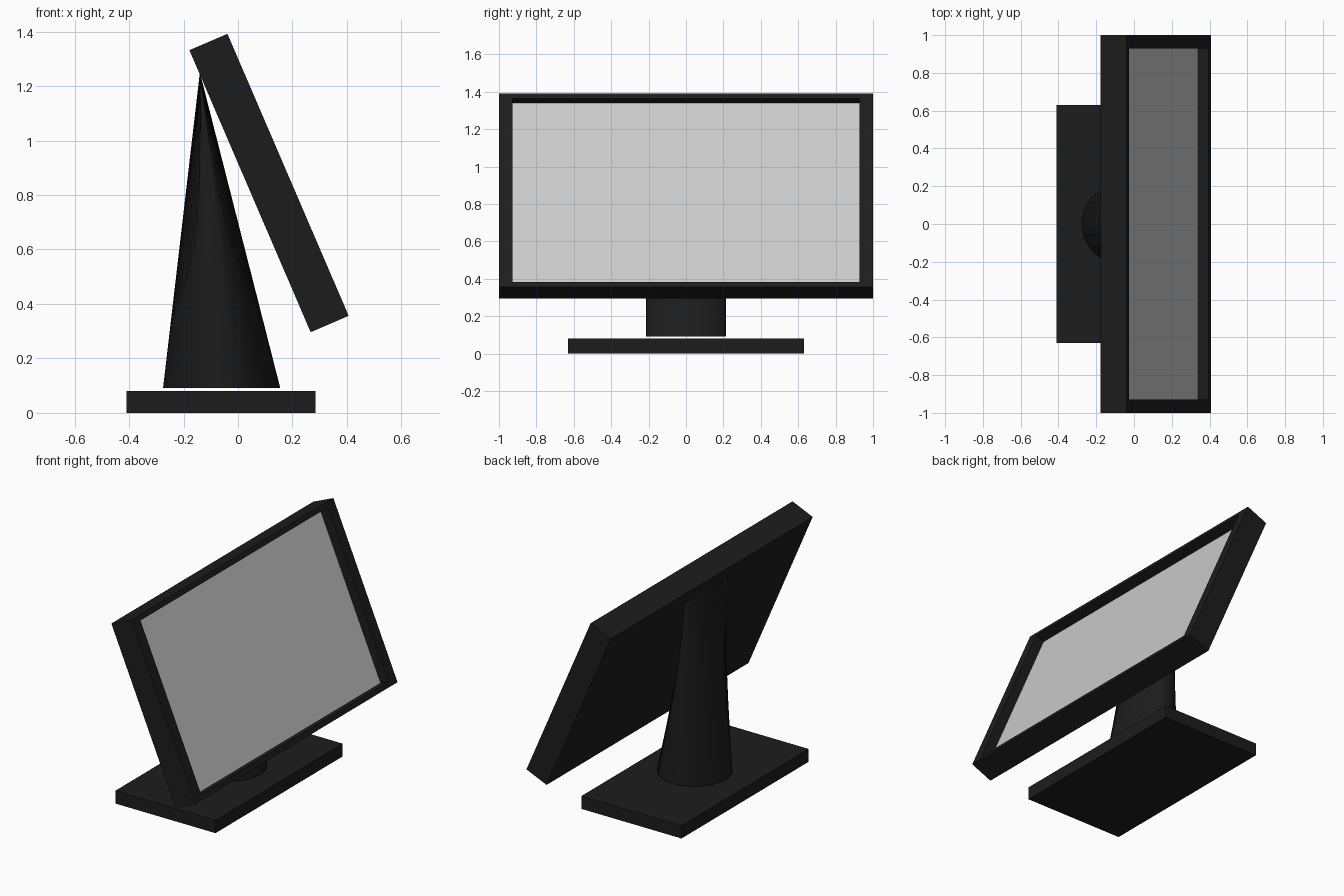
import bpy, bmesh
from math import atan2
from mathutils import Matrix, Vector

if "Cube" in bpy.data.objects:
    bpy.data.objects.remove(bpy.data.objects["Cube"])


def material(name, value):
    m = bpy.data.materials.new(name)
    m.diffuse_color = (value, value, value, 1)
    m.use_nodes = True
    m.node_tree.nodes["Principled BSDF"].inputs["Base Color"].default_value = m.diffuse_color
    return m


def make_object(name, bm, *mats):
    bmesh.ops.recalc_face_normals(bm, faces=bm.faces)
    mesh = bpy.data.meshes.new(name)
    bm.to_mesh(mesh)
    bm.free()
    for m in mats:
        mesh.materials.append(m)
    obj = bpy.data.objects.new(name, mesh)
    bpy.context.collection.objects.link(obj)
    return obj


def box(size, centre=(0, 0, 0)):
    bm = bmesh.new()
    bmesh.ops.create_cube(bm, size=1, matrix=Matrix.Translation(centre) @ Matrix.Diagonal((*size, 1)))
    return bm


black = material("black_plastic", 0.012)
grey = material("screen_grey", 0.6)

# Foot plate
make_object("base", box((0.695, 1.26, 0.08), (-0.0625, 0, 0.04)), black)

# Stand: round at the foot, pinched to a straight ridge at the top
BOTTOM, TOP, RIDGE_X = 0.092, 1.25, -0.14
bm = bmesh.new()
bmesh.ops.create_cone(bm, cap_ends=True, segments=64, radius1=0.215, radius2=0.215,
                      depth=TOP - BOTTOM,
                      matrix=Matrix.Translation((-0.06, 0, (TOP + BOTTOM) / 2)))
cap = [f for f in bm.faces if f.normal.z > 0.9]
bmesh.ops.delete(bm, geom=cap, context='FACES_ONLY')
ridge = [v for v in bm.verts if v.co.z > 1]
for v in ridge:
    v.co.x = RIDGE_X
bmesh.ops.remove_doubles(bm, verts=ridge, dist=0.0003)
stand = make_object("stand", bm, black)
bpy.context.view_layer.objects.active = stand
stand.select_set(True)
bpy.ops.object.shade_smooth_by_angle(angle=0.6)

# Monitor housing with a recessed display, built upright and then tilted back
THICK, WIDTH, HEIGHT = 0.152, 2.0, 1.127
SIDE, EDGE, RECESS = 0.072, 0.043, 0.06
bm = box((THICK, WIDTH, HEIGHT))
front = next(f for f in bm.faces if f.normal.x > 0.9)
inner = bmesh.ops.inset_individual(bm, faces=[front], thickness=EDGE)
for v in front.verts:
    v.co.y = (WIDTH / 2 - SIDE) * (1 if v.co.y > 0 else -1)
bmesh.ops.inset_individual(bm, faces=[front], thickness=0.0)
for v in front.verts:
    v.co.x -= RECESS
front.material_index = 1
monitor = make_object("monitor", bm, black, grey)
monitor.location = (0.114, 0, 0.844)
monitor.rotation_euler.y = -atan2(0.445, 1.035)
